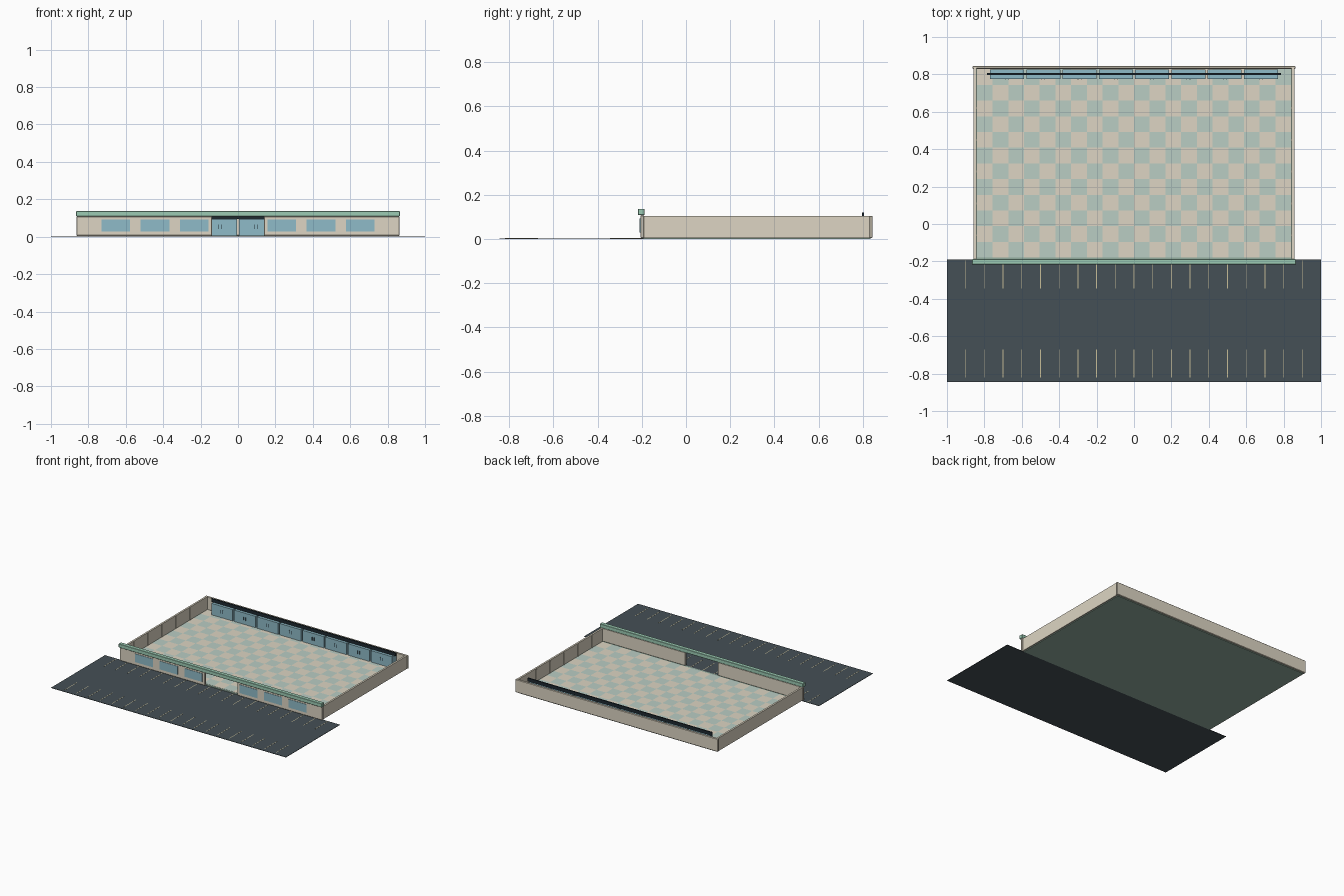
import bpy, bmesh

if "Cube" in bpy.data.objects:
    bpy.data.objects.remove(bpy.data.objects["Cube"])


def mat(name, hexcol):
    def lin(c):
        c /= 255
        return c / 12.92 if c < 0.04045 else ((c + 0.055) / 1.055) ** 2.4
    m = bpy.data.materials.new(name)
    m.diffuse_color = (*[lin(int(hexcol[i:i + 2], 16)) for i in (0, 2, 4)], 1)
    m.use_nodes = True
    m.node_tree.nodes["Principled BSDF"].inputs["Base Color"].default_value = m.diffuse_color
    return m


CREAM = mat("cream", "DDD5C3")
MINT = mat("mint_tile", "BACDC4")
GREEN = mat("fascia_green", "9CCBB4")
SLAB = mat("slab", "93AD9F")
GLASS = mat("glass", "8FBBC8")
ASPHALT = mat("asphalt", "455056")
DARK = mat("dark", "1D2930")
LINE = mat("line_paint", "C9BF98")


def boxes(name, spans, material, bevel=0.0):
    """One object made of boxes given as (x0, x1, y0, y1, z0, z1)."""
    bm = bmesh.new()
    for x0, x1, y0, y1, z0, z1 in spans:
        vs = bmesh.ops.create_cube(bm, size=1)["verts"]
        for v in vs:
            v.co.x = x1 if v.co.x > 0 else x0
            v.co.y = y1 if v.co.y > 0 else y0
            v.co.z = z1 if v.co.z > 0 else z0
    me = bpy.data.meshes.new(name)
    bm.to_mesh(me)
    bm.free()
    me.materials.append(material)
    ob = bpy.data.objects.new(name, me)
    bpy.context.collection.objects.link(ob)
    if bevel:
        mod = ob.modifiers.new("bevel", "BEVEL")
        mod.width = bevel
        mod.segments = 1
    return ob


def both(spans):
    """Add the copies mirrored across x = 0."""
    return spans + [(-b, -a, *rest) for a, b, *rest in spans]


# Parking lot with two rows of bay lines
boxes("parking_lot", [(-1, 1, -0.845, -0.19, 0, 0.003)], ASPHALT)
bays = [i / 10 for i in range(-9, 10)]
boxes("bay_lines", [(x - .002, x + .002, y, y + 0.15, 0.003, 0.0036)
                    for x in bays for y in (-0.82, -0.345)], LINE)

# Floor slab and checkered tiles
boxes("floor_slab", [(-0.848, 0.848, -0.195, 0.835, 0, 0.006)], SLAB)
W, NX, NY = 0.084, 20, 12
for parity, name, m in ((0, "mint_tiles", MINT), (1, "cream_tiles", CREAM)):
    boxes(name, [(-0.84 + i * W, -0.84 + (i + 1) * W,
                  -0.18 + j * W, -0.18 + (j + 1) * W, 0.006, 0.0072)
                 for i in range(NX) for j in range(NY) if (i + j) % 2 == parity], m)

# Walls: back, sides and a front split by the open entrance
Z0, Z1 = 0.005, 0.105
boxes("back_wall", [(-0.863, 0.863, 0.83, 0.845, Z0, Z1)], CREAM, 0.003)
boxes("side_walls", both([(0.843, 0.857, -0.2, 0.835, Z0, Z1)]), CREAM)
boxes("front_walls", both([(0.138, 0.863, -0.207, -0.19, Z0, 0.108)]), CREAM, 0.003)

# Thin ribs along the inside of the side walls
boxes("wall_ribs", both([(0.839, 0.844, y - 0.005, y + 0.005, 0.007, 0.1)
                         for y in [-0.06 + 0.17 * k for k in range(5)]]), CREAM)

# Front windows
boxes("front_windows", both([(x, x + 0.153, -0.2095, -0.205, 0.029, 0.093)
                             for x in (0.158, 0.367, 0.577)]), GLASS)

# Green fascia above the front wall
boxes("fascia", [(-0.865, 0.865, -0.217, -0.187, 0.108, 0.137)], GREEN, 0.002)

# Row of glass coolers along the back wall, with door handles and a header bar
P = 0.194
starts = [-4 * P + 0.006 + k * P for k in range(8)]
boxes("coolers", [(x, x + 0.182, 0.775, 0.826, 0.007, 0.095) for x in starts], GLASS)
boxes("cooler_handles", [(x + 0.091 + s, x + 0.094 + s, 0.772, 0.776, 0.04, 0.065)
                         for x in starts for s in (-0.01, 0.007)], DARK)
boxes("header_bar", [(-0.785, 0.785, 0.796, 0.806, 0.095, 0.12)], DARK)
